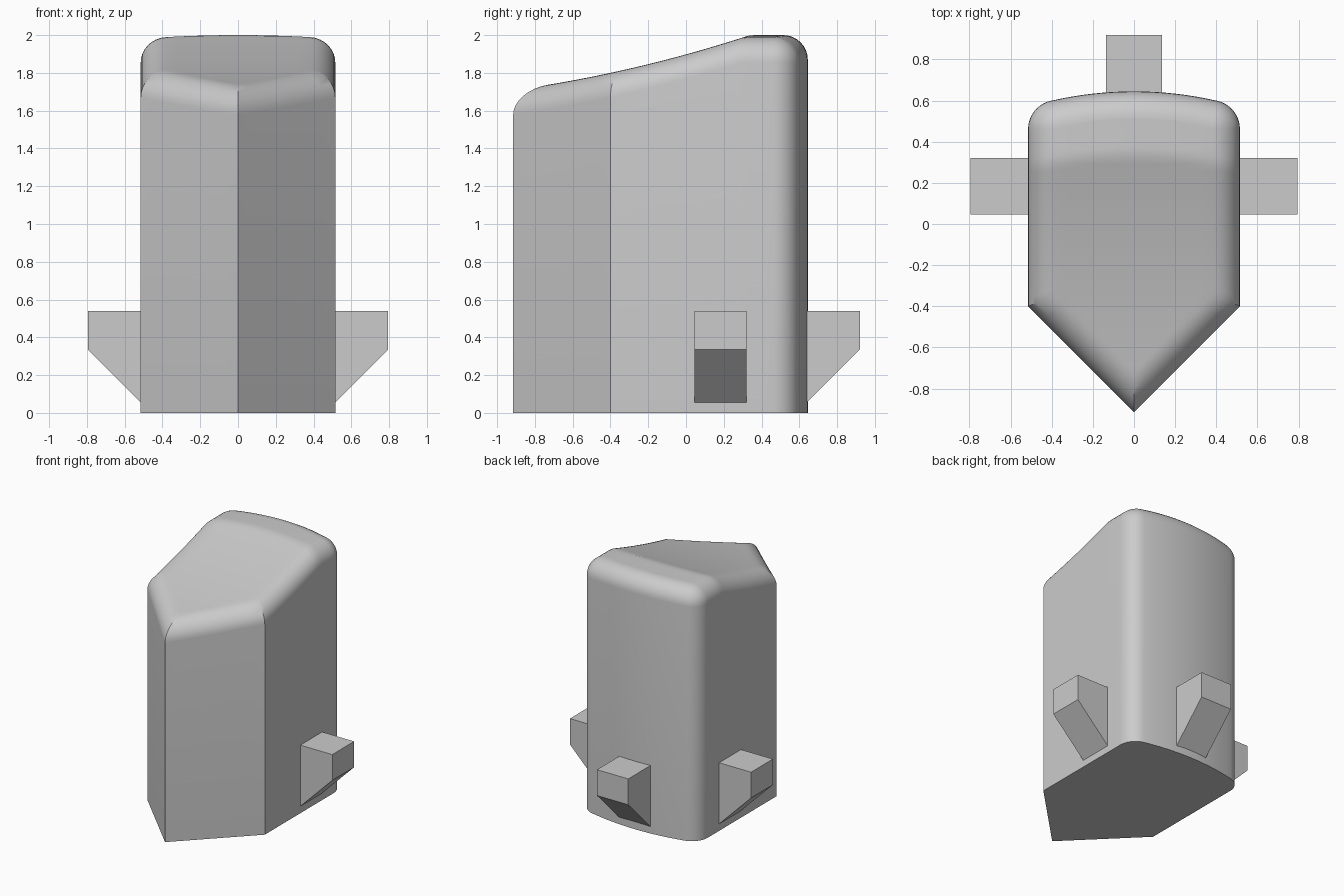
import bpy, bmesh, math

cube = bpy.data.objects.get("Cube")
if cube:
    bpy.data.objects.remove(cube, do_unlink=True)

grey = bpy.data.materials.new("plain_grey")
grey.use_nodes = True
color = (0.6, 0.6, 0.6, 1)
grey.diffuse_color = color
grey.node_tree.nodes["Principled BSDF"].inputs["Base Color"].default_value = color

HALF_W, NOSE, BACK = 0.515, -0.915, 0.645
CORNER_R, BACK_R, EDGE_R = 0.14, 1.8, 0.13


def top_height(x, y):
    """Rising slope that levels off near the back."""
    slope = 1.80 + 0.215 * (y + 0.4) + 0.075 * (y + 0.4) ** 2
    return min(slope, 2.0 - 0.015 * min(1, (x / 0.45) ** 2))


def half_outline(d):
    """Left half of the footprint, nose to back centre, inset by d."""
    w = HALF_W - d
    nose_y = NOSE + math.sqrt(2) * d
    shoulder_y = nose_y + w
    cx, arc_y = HALF_W - CORNER_R, BACK - BACK_R
    cy = arc_y + math.sqrt((BACK_R - CORNER_R) ** 2 - cx ** 2)
    end = math.atan2(cy - arc_y, cx)
    pts = [(w * i / 8, nose_y + w * i / 8) for i in range(8)]
    pts += [(w, shoulder_y + (cy - shoulder_y) * i / 24) for i in range(24)]
    r = CORNER_R - d
    pts += [(cx + r * math.cos(end * i / 10), cy + r * math.sin(end * i / 10))
            for i in range(10)]
    for i in range(9):
        a = end + (math.pi / 2 - end) * i / 8
        pts.append(((BACK_R - d) * math.cos(a), arc_y + (BACK_R - d) * math.sin(a)))
    pts[-1] = (0, pts[-1][1])
    return pts


def finish(name, bm):
    bmesh.ops.remove_doubles(bm, verts=bm.verts, dist=0.0001)
    bmesh.ops.recalc_face_normals(bm, faces=bm.faces)
    mesh = bpy.data.meshes.new(name)
    bm.to_mesh(mesh)
    bm.free()
    mesh.materials.append(grey)
    ob = bpy.data.objects.new(name, mesh)
    bpy.context.collection.objects.link(ob)
    return ob


# Body: vertical walls, rounded top rim, sloping top
bm = bmesh.new()


def add_ring(d, drop):
    half = half_outline(d)
    full = half + [(-x, y) for x, y in half[-2:0:-1]]
    return [bm.verts.new((x, y, 0 if drop is None else top_height(x, y) - drop))
            for x, y in full]


rings = [add_ring(0, None)]
for k in range(9):
    a = math.pi / 2 * k / 8
    rings.append(add_ring(EDGE_R * (1 - math.cos(a)), EDGE_R * (1 - math.sin(a))))
for lower, upper in zip(rings, rings[1:]):
    for i in range(len(lower)):
        j = (i + 1) % len(lower)
        bm.faces.new((lower[i], lower[j], upper[j], upper[i]))
bm.faces.new(rings[0][::-1])

# Top surface in rows running from side to side
COLS = 12
rows = []
for x, y in half_outline(EDGE_R):
    if x < 0.0001:
        rows.append([bm.verts.new((0, y, top_height(0, y)))] * (COLS + 1))
    else:
        xs = [x * (2 * c / COLS - 1) for c in range(COLS + 1)]
        rows.append([bm.verts.new((u, y, top_height(u, y))) for u in xs])
for a, b in zip(rows, rows[1:]):
    for c in range(COLS):
        corners = list(dict.fromkeys((a[c], a[c + 1], b[c + 1], b[c])))
        bm.faces.new(corners)
body = finish("body", bm)
bpy.ops.object.select_all(action="DESELECT")
body.select_set(True)
bpy.context.view_layer.objects.active = body
bpy.ops.object.shade_smooth_by_angle(angle=math.radians(30))


# Lugs: blocks with a slanted underside
def add_lug(name, place):
    profile = [(-0.03, 0.055), (0, 0.055), (0.28, 0.335), (0.28, 0.54), (-0.03, 0.54)]
    bm = bmesh.new()
    sides = [[bm.verts.new(place(out, s * 0.137) + (z,)) for out, z in profile]
             for s in (-1, 1)]
    for side in sides:
        bm.faces.new(side)
    for i in range(len(profile)):
        j = (i + 1) % len(profile)
        bm.faces.new((sides[0][i], sides[0][j], sides[1][j], sides[1][i]))
    finish(name, bm)


add_lug("left_lug", lambda out, s: (HALF_W + out, 0.183 + s))
add_lug("right_lug", lambda out, s: (-HALF_W - out, 0.183 + s))
add_lug("back_lug", lambda out, s: (s, BACK - 0.005 + out))
